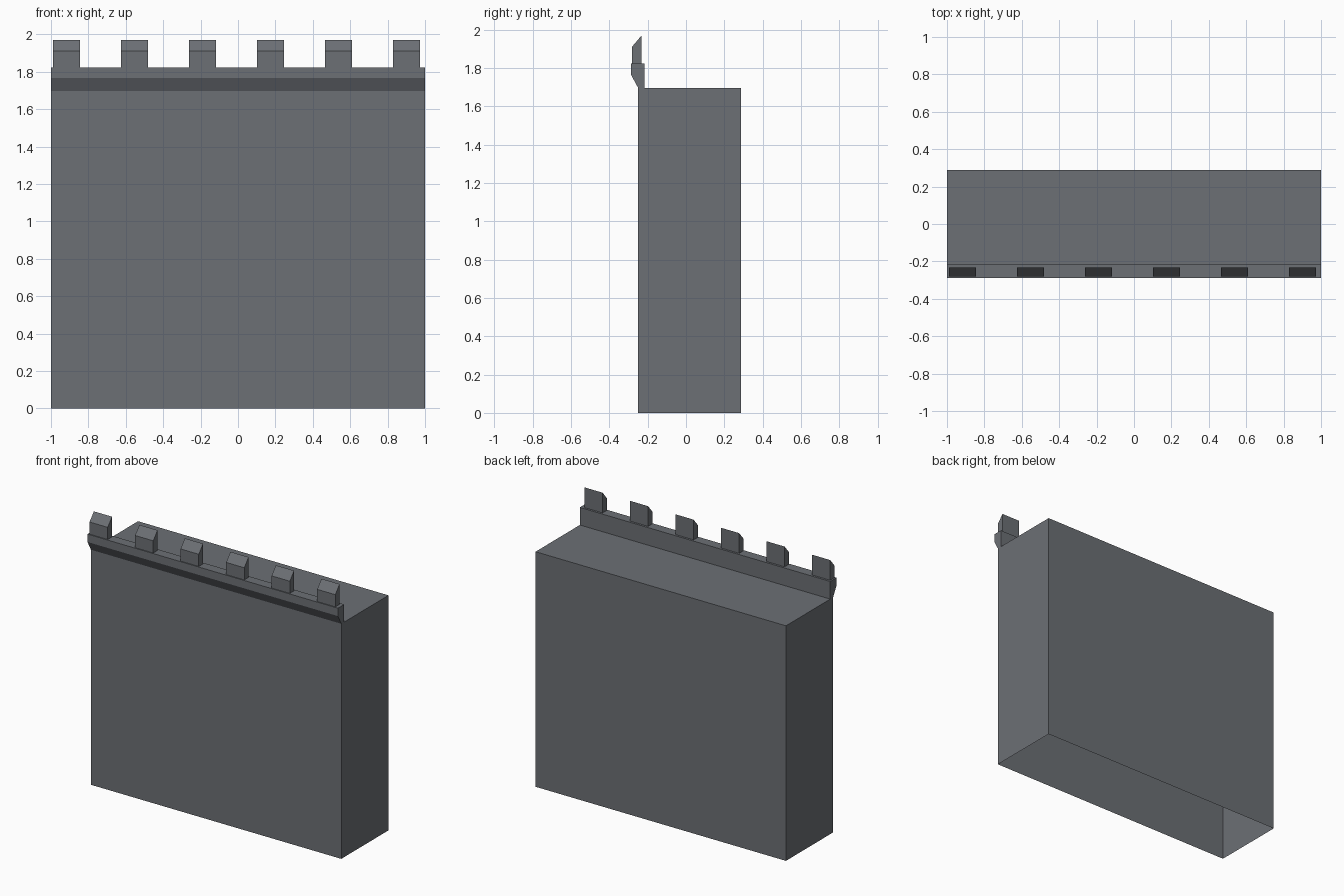
import bpy
import bmesh

if "Cube" in bpy.data.objects:
    bpy.data.objects.remove(bpy.data.objects["Cube"])

stone = bpy.data.materials.new("grey_stone")
stone.diffuse_color = (0.15, 0.16, 0.177, 1.0)
stone.use_nodes = True
stone.node_tree.nodes["Principled BSDF"].inputs["Base Color"].default_value = stone.diffuse_color


def extrude_profile(name, profile, x0, x1):
    """Sweep a (y, z) profile along x with end caps; the underside stays open."""
    bm = bmesh.new()
    left = [bm.verts.new((x0, y, z)) for y, z in profile]
    right = [bm.verts.new((x1, y, z)) for y, z in profile]
    for i in range(len(profile) - 1):
        bm.faces.new((left[i], right[i], right[i + 1], left[i + 1]))
    bm.faces.new(left)
    bm.faces.new(right[::-1])
    mesh = bpy.data.meshes.new(name)
    bm.to_mesh(mesh)
    bm.free()
    mesh.materials.append(stone)
    obj = bpy.data.objects.new(name, mesh)
    bpy.context.collection.objects.link(obj)
    return obj


WALL_TOP, PARAPET_TOP = 1.697, 1.824
FRONT, BACK = -0.25, 0.288

# Main wall block, hollow and open underneath
extrude_profile("wall_body",
                [(FRONT, 0), (FRONT, WALL_TOP), (BACK, WALL_TOP), (BACK, 0)],
                -1, 1)

# Overhanging parapet along the front edge
extrude_profile("parapet",
                [(FRONT, WALL_TOP), (-0.288, 1.767), (-0.288, PARAPET_TOP),
                 (-0.217, PARAPET_TOP), (-0.217, WALL_TOP)],
                -1, 1)

# Six evenly spaced merlons with sloping tops
for i in range(6):
    x = -0.989 + i * 0.3636
    extrude_profile(f"merlon_{i + 1}",
                    [(-0.281, PARAPET_TOP), (-0.281, 1.912),
                     (-0.232, 1.97), (-0.232, PARAPET_TOP)],
                    x, x + 0.145)
